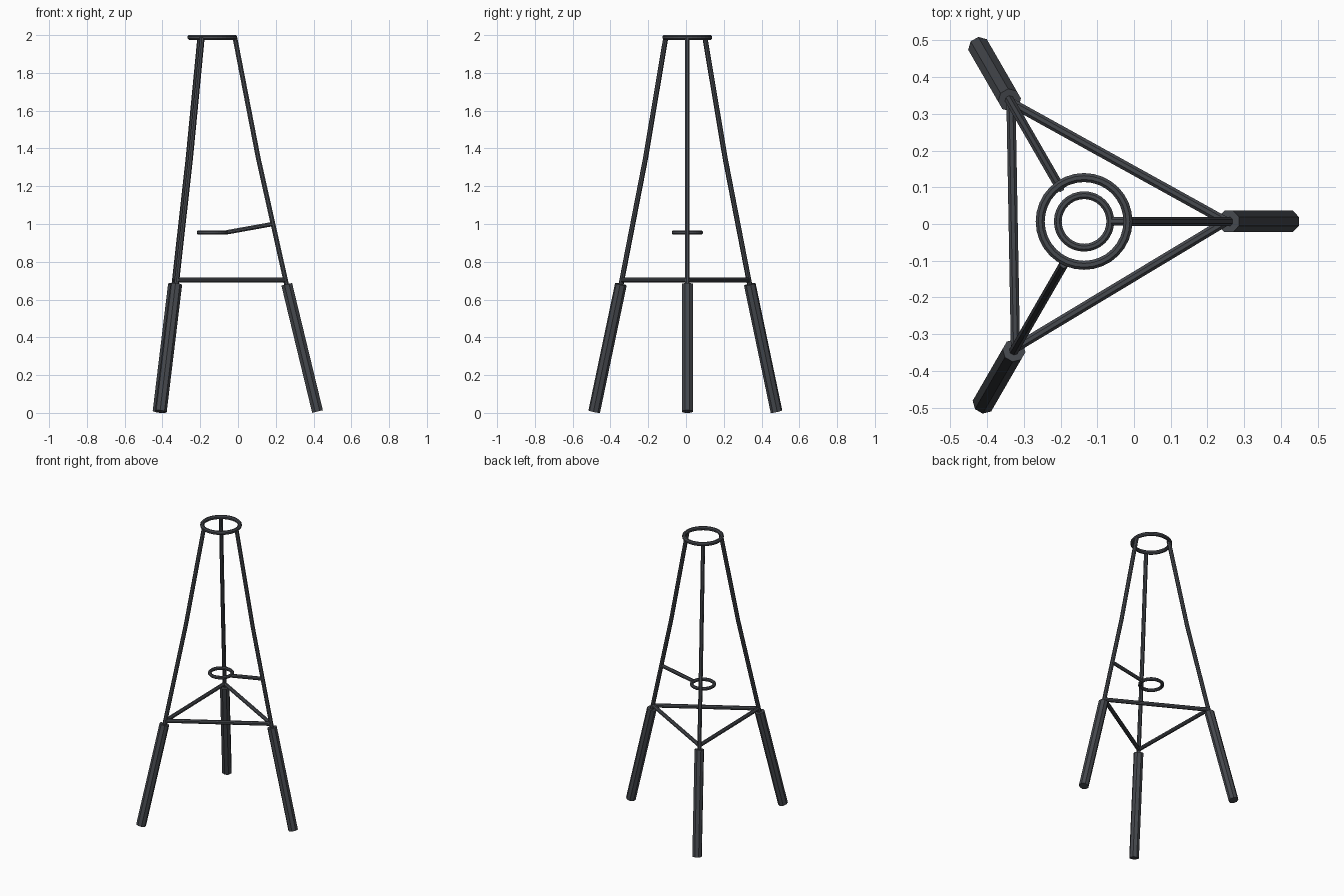
import bpy, bmesh
from math import pi, cos, sin, radians
from mathutils import Vector, Matrix

if "Cube" in bpy.data.objects:
    bpy.data.objects.remove(bpy.data.objects["Cube"])

AXIS = Vector((-0.136, 0, 0))   # vertical axis of the tripod
OFF = 0.007                     # first leg sits slightly off the axis

mat = bpy.data.materials.new("dark_metal")
mat.diffuse_color = (0.06, 0.065, 0.075, 1)
mat.use_nodes = True
mat.node_tree.nodes["Principled BSDF"].inputs["Base Color"].default_value = mat.diffuse_color


def finish(name, bm):
    bmesh.ops.recalc_face_normals(bm, faces=bm.faces)
    me = bpy.data.meshes.new(name)
    bm.to_mesh(me)
    bm.free()
    me.materials.append(mat)
    ob = bpy.data.objects.new(name, me)
    bpy.context.collection.objects.link(ob)
    return ob


def tube(name, points, r, sides=8):
    """Capped faceted tube along a polyline."""
    pts = [Vector(p) for p in points]
    bm = bmesh.new()
    loops = []
    for i, p in enumerate(pts):
        d = (pts[min(i + 1, len(pts) - 1)] - pts[max(i - 1, 0)]).normalized()
        u = d.cross(Vector((0, 0, 1))).normalized()
        v = d.cross(u)
        angles = [2 * pi * (k + 0.5) / sides for k in range(sides)]
        loops.append([bm.verts.new(p + r * (cos(a) * u + sin(a) * v)) for a in angles])
    for a, b in zip(loops, loops[1:]):
        for k in range(sides):
            n = (k + 1) % sides
            bm.faces.new((a[k], a[n], b[n], b[k]))
    bm.faces.new(loops[0])
    bm.faces.new(loops[-1])
    return finish(name, bm)


def ring(name, z, major, minor, seg=32, sides=8):
    """Horizontal torus round the tripod axis."""
    bm = bmesh.new()
    c = AXIS + Vector((0, OFF, z))
    g = [[bm.verts.new(c + Vector((
            (major + minor * cos(b)) * cos(a),
            (major + minor * cos(b)) * sin(a),
            minor * sin(b))))
          for b in [2 * pi * (j + 0.5) / sides for j in range(sides)]]
         for a in [2 * pi * i / seg for i in range(seg)]]
    for i in range(seg):
        for j in range(sides):
            a, b = g[i], g[(i + 1) % seg]
            n = (j + 1) % sides
            bm.faces.new((a[j], b[j], b[n], a[n]))
    return finish(name, bm)


def turned(points, deg):
    m = Matrix.Rotation(radians(deg), 3, 'Z')
    return [m @ (Vector(p) - AXIS) + AXIS for p in points]


# Legs: bent upper tube plus thicker foot sleeve, three times round the axis
upper = [(-0.016, OFF, 1.985), (0.108, OFF, 1.345), (0.258, OFF, 0.675)]
foot = [(0.258, OFF, 0.681), (0.421, OFF, 0.0072)]
for i in range(3):
    tube(f"upper_leg_{i + 1}", turned(upper, 120 * i), 0.0135)
    tube(f"foot_sleeve_{i + 1}", turned(foot, 120 * i), 0.0315)

# Triangular brace between the knees
knees = [turned([(0.25, OFF, 0.703)], 120 * i)[0] for i in range(3)]
for i in range(3):
    tube(f"brace_{i + 1}", (knees[i], knees[(i + 1) % 3]), 0.0135)

# Top ring, small inner ring and its support arm
ring("top_ring", 1.9877, 0.1195, 0.0133)
ring("inner_ring", 0.955, 0.0715, 0.0115)
tube("ring_arm", ((-0.06, OFF, 0.956), (0.185, OFF, 1.0)), 0.0125)
